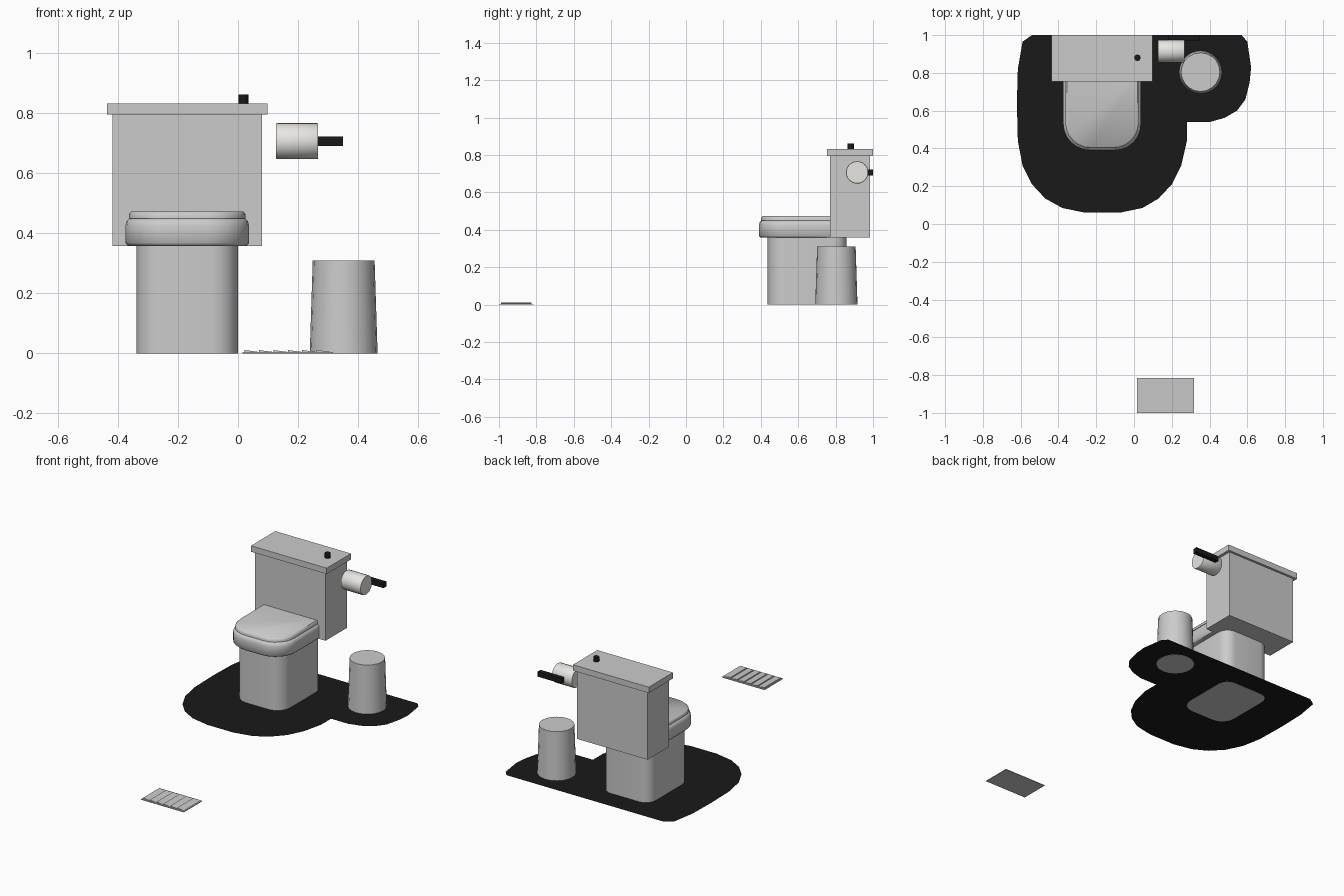
import bpy, bmesh, math

if "Cube" in bpy.data.objects:
    bpy.data.objects.remove(bpy.data.objects["Cube"])


def material(name, rgb):
    m = bpy.data.materials.new(name)
    m.diffuse_color = (*rgb, 1)
    m.use_nodes = True
    m.node_tree.nodes["Principled BSDF"].inputs["Base Color"].default_value = m.diffuse_color
    return m


BLACK = material("black", (0.01, 0.01, 0.01))
PAPER = material("paper", (0.8, 0.79, 0.76))


def finish(name, bm, mat=None, smooth=None):
    bmesh.ops.recalc_face_normals(bm, faces=bm.faces)
    me = bpy.data.meshes.new(name)
    bm.to_mesh(me)
    bm.free()
    ob = bpy.data.objects.new(name, me)
    bpy.context.collection.objects.link(ob)
    if mat:
        me.materials.append(mat)
    if smooth:
        bpy.ops.object.select_all(action='DESELECT')
        ob.select_set(True)
        bpy.context.view_layer.objects.active = ob
        bpy.ops.object.shade_smooth_by_angle(angle=math.radians(smooth))
    return ob


def loft(name, rings, mat=None, smooth=None):
    """Skin closed rings of equal length and cap both ends."""
    bm = bmesh.new()
    vs = [[bm.verts.new(p) for p in r] for r in rings]
    n = len(vs[0])
    for a, b in zip(vs, vs[1:]):
        for i in range(n):
            bm.faces.new((a[i], a[(i + 1) % n], b[(i + 1) % n], b[i]))
    bm.faces.new(vs[0])
    bm.faces.new(vs[-1])
    return finish(name, bm, mat, smooth)


def box(name, x, y, z, mat=None):
    corners = [(x[0], y[0]), (x[1], y[0]), (x[1], y[1]), (x[0], y[1])]
    return loft(name, [[(px, py, pz) for px, py in corners] for pz in z], mat)


def circle(cx, cy, r, z, n):
    return [(cx + r * math.cos(math.tau * i / n), cy + r * math.sin(math.tau * i / n), z)
            for i in range(n)]


def rounded(cx, half, y0, y1, front, back, z, n=6):
    """Rounded rectangle ring with separate front and back corner radii."""
    pts = []
    for sx, y, sy, r, start in ((1, y0, 1, front, -90), (1, y1, -1, back, 0),
                                (-1, y1, -1, back, 90), (-1, y0, 1, front, 180)):
        for i in range(n + 1):
            a = math.radians(start + 90 * i / n)
            pts.append((cx + sx * (half - r) + r * math.cos(a),
                        y + sy * r + r * math.sin(a), z))
    return pts


# Toilet: pedestal, rim and closed seat
CX = -0.169
loft("pedestal", [rounded(CX, 0.169, 0.437, 0.858, 0.09, 0.07, z) for z in (0, 0.36)], smooth=35)
loft("rim", [rounded(CX, h, y, 0.858, 0.14, 0.1, z) for h, y, z in (
    (0.198, 0.398, 0.358), (0.206, 0.39, 0.368), (0.206, 0.39, 0.425),
    (0.202, 0.394, 0.441), (0.192, 0.404, 0.45))], smooth=50)
loft("seat_cover", [rounded(CX, h, y, 0.80, 0.13, 0.02, z) for h, y, z in (
    (0.194, 0.402, 0.45), (0.194, 0.402, 0.464), (0.187, 0.409, 0.473))], smooth=50)

# Tank, tank lid and flush button
box("tank", (-0.418, 0.08), (0.77, 0.985), (0.358, 0.795))
box("tank_lid", (-0.437, 0.099), (0.755, 1.0), (0.795, 0.833))
loft("flush_button", [circle(0.018, 0.88, 0.017, z, 12) for z in (0.83, 0.862)], BLACK, 35)

# Paper roll along x with its wall bar
roll = loft("paper_roll", [[(x, 0.915 + v, 0.707 + u) for u, v, _ in circle(0, 0, r, 0, 24)]
                           for x, r in ((0.127, 0.058), (0.131, 0.06), (0.263, 0.06), (0.267, 0.058))],
            PAPER, 40)
box("roll_bar", (0.18, 0.35), (0.97, 1.0), (0.69, 0.722), BLACK)

# Waste bin
loft("waste_bin", [circle(0.352, 0.804, r, z, 20) for r, z in ((0.113, 0), (0.103, 0.31))], smooth=35)

# Flat floor mat with a side lobe under the bin
OUTLINE = [(-0.54, 1), (-0.59, 0.965), (-0.615, 0.82), (-0.62, 0.64), (-0.615, 0.44), (-0.59, 0.31),
           (-0.54, 0.21), (-0.47, 0.135), (-0.38, 0.085), (-0.26, 0.06), (-0.075, 0.06), (0.045, 0.085),
           (0.13, 0.135), (0.2, 0.21), (0.25, 0.31), (0.28, 0.44), (0.28, 0.54), (0.4, 0.54),
           (0.48, 0.562), (0.545, 0.6), (0.59, 0.66), (0.612, 0.75), (0.62, 0.83), (0.6, 0.965), (0.57, 1)]
bm = bmesh.new()
mat_face = bm.faces.new([bm.verts.new((x, y, 0.001)) for x, y in OUTLINE])
if mat_face.normal.z < 0:
    mat_face.normal_flip()
finish("floor_mat", bm, BLACK)

# Floor vent: thin plate carrying a row of tilted slats
box("vent_plate", (0.015, 0.317), (-1.0, -0.815), (0, 0.004))
for i in range(6):
    x = 0.022 + i * 0.048
    profile = [(x, 0.003), (x + 0.047, 0.003), (x + 0.047, 0.005), (x, 0.011)]
    loft(f"vent_slat_{i + 1}", [[(px, y, pz) for px, pz in profile] for y in (-0.99, -0.825)])
